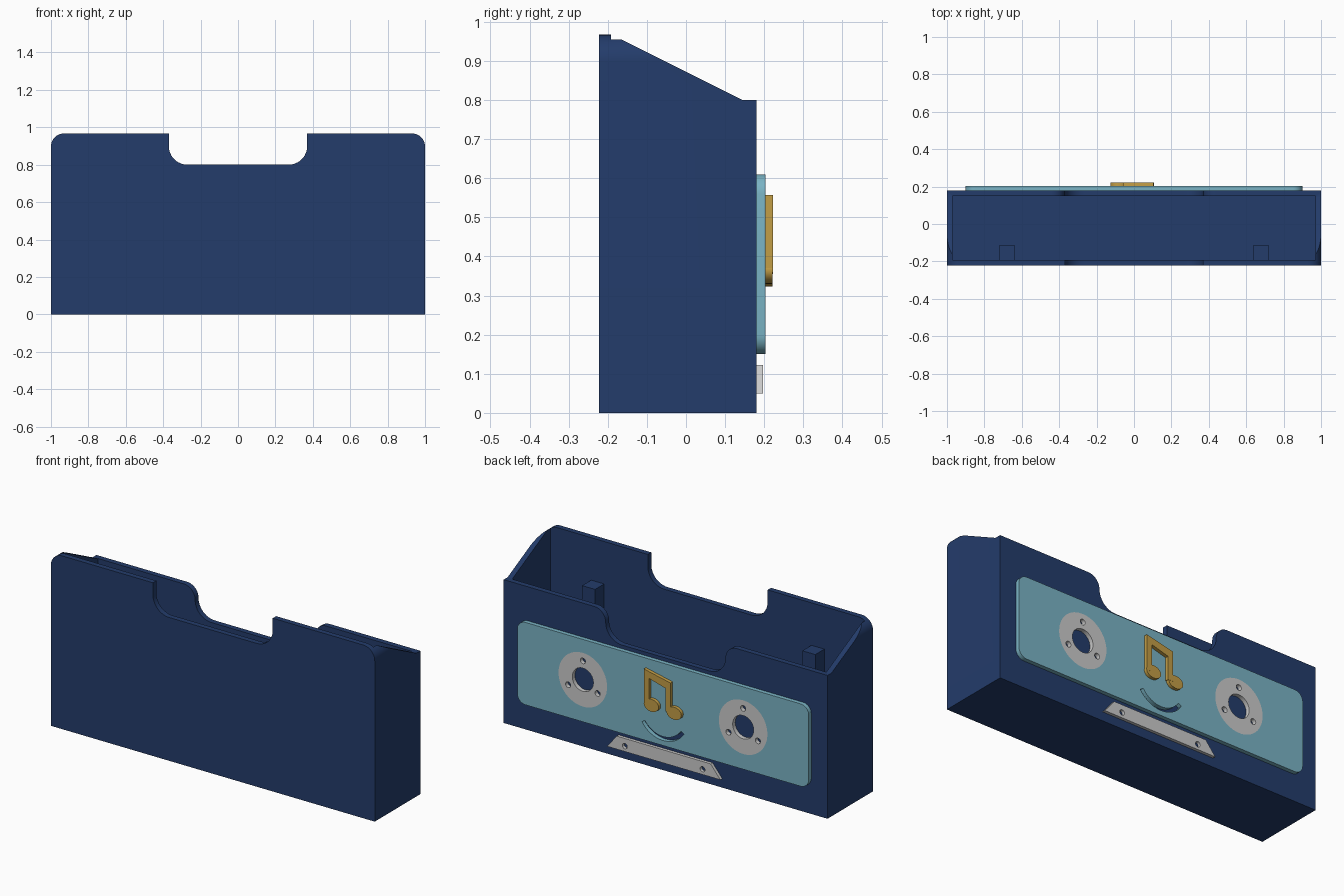
import bpy
import bmesh
from math import sin, cos, radians
from mathutils import Matrix

cube = bpy.data.objects.get("Cube")
if cube:
    bpy.data.objects.remove(cube, do_unlink=True)


def material(name, color):
    mat = bpy.data.materials.new(name)
    mat.use_nodes = True
    mat.diffuse_color = (*color, 1)
    mat.node_tree.nodes["Principled BSDF"].inputs["Base Color"].default_value = (*color, 1)
    return mat


navy = material("navy", (0.017, 0.045, 0.147))
teal = material("teal", (0.195, 0.456, 0.558))
gold = material("gold", (0.546, 0.342, 0.061))
grey = material("light grey", (0.597, 0.597, 0.597))

# Axis frames: outline (u, v) plus depth mapped to the world
ALONG_Y = Matrix(((1, 0, 0), (0, 0, 1), (0, 1, 0)))
ALONG_X = Matrix(((0, 0, 1), (1, 0, 0), (0, 1, 0)))


def arc(cx, cz, r, start, end, steps=12, rz=None):
    angles = [radians(start + (end - start) * i / steps) for i in range(steps + 1)]
    return [(cx + r * cos(a), cz + (rz or r) * sin(a)) for a in angles]


def circle(cx, cz, r, steps=32, rz=None):
    return arc(cx, cz, r, 0, 360, steps, rz)[:-1]


def mirrored(half):
    return half + [(-x, z) for x, z in reversed(half)]


def prism(name, outlines, near, far, mat, frame=ALONG_Y):
    """Extrude closed outlines; outlines inside the first become holes."""
    curve = bpy.data.curves.new(name, "CURVE")
    curve.dimensions = "2D"
    curve.fill_mode = "BOTH"
    curve.extrude = (far - near) / 2
    for outline in outlines:
        spline = curve.splines.new("POLY")
        spline.points.add(len(outline) - 1)
        for point, (u, v) in zip(spline.points, outline):
            point.co = (u, v, 0, 1)
        spline.use_cyclic_u = True
    temp = bpy.data.objects.new(name + "_outline", curve)
    bpy.context.collection.objects.link(temp)
    deps = bpy.context.evaluated_depsgraph_get()
    mesh = bpy.data.meshes.new_from_object(temp.evaluated_get(deps))
    bpy.data.objects.remove(temp, do_unlink=True)
    bpy.data.curves.remove(curve)

    bm = bmesh.new()
    bm.from_mesh(mesh)
    bmesh.ops.remove_doubles(bm, verts=bm.verts, dist=1e-5)
    bmesh.ops.translate(bm, verts=bm.verts, vec=(0, 0, (near + far) / 2))
    bmesh.ops.transform(bm, matrix=frame.to_4x4(), verts=bm.verts)
    bmesh.ops.recalc_face_normals(bm, faces=bm.faces)
    bm.to_mesh(mesh)
    bm.free()
    mesh.materials.clear()
    mesh.materials.append(mat)
    obj = bpy.data.objects.new(name, mesh)
    bpy.context.collection.objects.link(obj)
    return obj


def rect(u0, u1, v0, v1):
    return [(u0, v0), (u1, v0), (u1, v1), (u0, v1)]


def boolean(obj, cutter, operation):
    mod = obj.modifiers.new(operation, "BOOLEAN")
    mod.operation = operation
    mod.solver = "EXACT"
    mod.object = cutter
    deps = bpy.context.evaluated_depsgraph_get()
    mesh = bpy.data.meshes.new_from_object(obj.evaluated_get(deps))
    obj.modifiers.clear()
    obj.data = mesh
    bpy.data.objects.remove(cutter, do_unlink=True)


# Case: rounded front shape, sloping rim, hollow inside, thumb notches
TOP, RIM = 0.967, 0.80
FRONT, BACK, WALL = -0.222, 0.18, 0.03
case = prism("case", [mirrored([(1, 0)] + arc(0.93, TOP - 0.07, 0.07, 0, 90))],
             FRONT, BACK, navy)
side = [(-0.3, -0.1), (0.3, -0.1), (0.3, RIM), (0.145, RIM), (-0.175, 0.96),
        (FRONT + WALL, 0.96), (FRONT + WALL, 1.1), (-0.3, 1.1)]
boolean(case, prism("side_profile", [side], -1.2, 1.2, navy, ALONG_X), "INTERSECT")
boolean(case, prism("cavity", [rect(-0.97, 0.97, WALL, 1.2)],
                    FRONT + WALL, BACK - WALL, navy), "DIFFERENCE")
front_notch = arc(0.27, RIM + 0.1, 0.1, -90, 0) + [(0.37, 1.2)]
boolean(case, prism("front_notch", [mirrored(front_notch)], -0.3, -0.1, navy), "DIFFERENCE")
back_notch = (arc(0.27, RIM - 0.07, 0.1, -90, 0)
              + arc(0.44, RIM - 0.07, 0.07, 180, 90)[1:] + [(0.44, 1.2)])
boolean(case, prism("back_notch", [mirrored(back_notch)], 0.1, 0.3, navy), "DIFFERENCE")

# Inner posts against the front wall
for name, x in (("left_post", 0.68), ("right_post", -0.68)):
    prism(name, [rect(x - 0.04, x + 0.04, WALL, 0.73)], FRONT + WALL, -0.112, navy)

# Label plate with reel openings and a smile slot
PLATE = 0.203
label = mirrored(arc(0.85, 0.20, 0.05, -90, 0, 8) + arc(0.85, 0.56, 0.05, 0, 90, 8))
smile = arc(0, 0.333, 0.155, 213, 327, 20) + arc(0, 0.333, 0.133, 327, 213, 20)
REEL_Z = 0.385
reels = (("left_reel", 0.495), ("right_reel", -0.495))
prism("label_plate", [label, smile] + [circle(x, REEL_Z, 0.15, 48) for _, x in reels],
      BACK, PLATE, teal)

# Reels: hub hole and three small holes
for name, x in reels:
    holes = [circle(x + 0.105 * cos(radians(a)), REEL_Z + 0.105 * sin(radians(a)), 0.016, 16)
             for a in (90, 210, 330)]
    prism(name, [circle(x, REEL_Z, 0.15, 48), circle(x, REEL_Z, 0.065)] + holes,
          BACK, PLATE, grey)

# Lower trapezoid strip with two holes
prism("lower_strip", [mirrored([(0.35, 0.05), (0.29, 0.123)]),
                      circle(0.24, 0.08, 0.015, 16), circle(-0.24, 0.08, 0.015, 16)],
      BACK, 0.197, grey)

# Music note: beam with stems, and two heads
beam = [(0.105, 0.36), (0.105, 0.557), (-0.06, 0.522), (-0.06, 0.355),
        (-0.03, 0.355), (-0.03, 0.484), (0.073, 0.512), (0.073, 0.36)]
prism("note_beam", [beam], PLATE, 0.222, gold)
for name, x, z in (("note_head_left", 0.06, 0.365), ("note_head_right", -0.08, 0.358)):
    prism(name, [circle(x, z, 0.046, 24, 0.035)], PLATE, 0.2215, gold)

# Smooth curved walls, keep edges sharp
for obj in bpy.context.collection.objects:
    obj.select_set(obj.type == "MESH")
bpy.context.view_layer.objects.active = case
bpy.ops.object.shade_smooth_by_angle(angle=radians(30))
